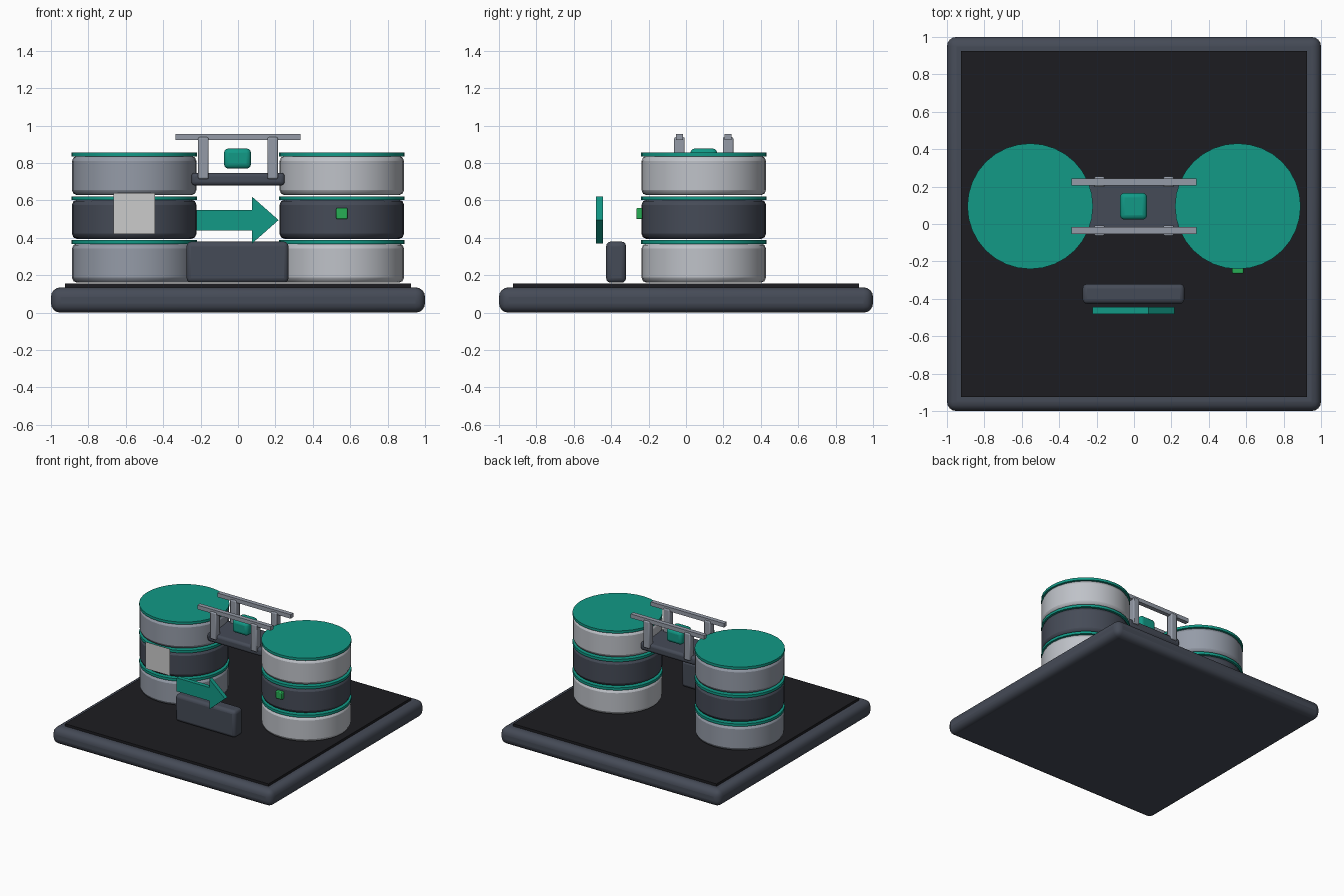
import bpy, bmesh, math

if "Cube" in bpy.data.objects:
    bpy.data.objects.remove(bpy.data.objects["Cube"])

def material(name, rgb):
    m = bpy.data.materials.new(name)
    m.diffuse_color = (*rgb, 1)
    m.use_nodes = True
    m.node_tree.nodes["Principled BSDF"].inputs["Base Color"].default_value = m.diffuse_color
    return m

TEAL = material("teal", (0.006, 0.32, 0.24))
DARK = material("dark_slate", (0.06, 0.07, 0.095))
BLACK = material("black", (0.012, 0.012, 0.015))
STEEL = material("steel", (0.30, 0.33, 0.39))
LIGHT = material("light_steel", (0.52, 0.54, 0.58))
GREEN = material("green", (0.02, 0.42, 0.09))

def finish(ob, name, mat, bevel=0, segments=3):
    ob.name = name
    if mat:
        ob.data.materials.append(mat)
    if bevel:
        b = ob.modifiers.new("bevel", 'BEVEL')
        b.width, b.segments = bevel, segments
        b.limit_method = 'ANGLE'
        bpy.ops.object.shade_smooth_by_angle(angle=math.radians(40))
    return ob

def box(name, x, y, z, mat, bevel=0, segments=3):
    """Box from (min, max) ranges on each axis."""
    bpy.ops.mesh.primitive_cube_add(size=1, location=[(a + b) / 2 for a, b in (x, y, z)])
    ob = bpy.context.object
    ob.scale = [b - a for a, b in (x, y, z)]
    bpy.ops.object.transform_apply(location=False, rotation=False, scale=True)
    return finish(ob, name, mat, bevel, segments)

def disc(name, x, y, z, r, mat, bevel=0):
    bpy.ops.mesh.primitive_cylinder_add(vertices=32, radius=r, depth=z[1] - z[0],
                                        location=(x, y, (z[0] + z[1]) / 2))
    ob = finish(bpy.context.object, name, mat, bevel, 2)
    bpy.ops.object.shade_smooth_by_angle(angle=math.radians(30))
    return ob

CY = 0.095  # depth position of drums and bridge

# Base and inset mat
box("base_plate", (-1, 1), (-1, 1), (0, 0.135), DARK, 0.05, 4)
box("base_mat", (-0.925, 0.925), (-0.925, 0.925), (0.125, 0.155), BLACK)

# Two stacks of three drums with teal lids
for side, x, pale in (("left", -0.555, STEEL), ("right", 0.555, LIGHT)):
    for i, mat in enumerate((pale, DARK, pale)):
        z = 0.16 + 0.234 * i
        disc(f"{side}_drum_{i + 1}", x, CY, (z, z + 0.21), 0.333, mat, 0.028)
        disc(f"{side}_lid_{i + 1}", x, CY, (z + 0.207, z + 0.228), 0.336, TEAL)

# Bridge with posts, rails and a carried block
box("bridge_deck", (-0.25, 0.25), (CY - 0.145, CY + 0.145), (0.68, 0.748), DARK, 0.02)
for side, s in (("front", -1), ("back", 1)):
    y = CY + 0.13 * s
    for end, x in (("left", -0.185), ("right", 0.185)):
        box(f"{side}_{end}_post", (x - 0.028, x + 0.028), (y - 0.028, y + 0.028),
            (0.715, 0.938), STEEL, 0.008, 2)
    box(f"{side}_rail", (-0.333, 0.333), (y - 0.018, y + 0.018), (0.922, 0.955), STEEL)
box("carried_block", (-0.075, 0.07), (CY - 0.072, CY + 0.072), (0.77, 0.878), TEAL, 0.025)

# Front console
box("front_console", (-0.275, 0.27), (-0.427, -0.32), (0.16, 0.38), DARK, 0.025)

# Direction arrow: flat outline extruded in depth
outline = [(-0.222, 0.44), (0.075, 0.44), (0.075, 0.37), (0.217, 0.495),
           (0.075, 0.62), (0.075, 0.55), (-0.222, 0.55)]
bm = bmesh.new()
face = bm.faces.new([bm.verts.new((x, -0.48, z)) for x, z in outline])
ext = bmesh.ops.extrude_face_region(bm, geom=[face])["geom"]
bmesh.ops.translate(bm, vec=(0, 0.035, 0),
                    verts=[v for v in ext if isinstance(v, bmesh.types.BMVert)])
bmesh.ops.recalc_face_normals(bm, faces=bm.faces)
mesh = bpy.data.meshes.new("direction_arrow")
bm.to_mesh(mesh)
bm.free()
arrow = bpy.data.objects.new("direction_arrow", mesh)
bpy.context.collection.objects.link(arrow)
mesh.materials.append(TEAL)

# Flat display panel on the left stack, indicator lamp on the right stack
bpy.ops.mesh.primitive_plane_add(size=0.22, location=(-0.555, -0.25, 0.53),
                                 rotation=(math.pi / 2, 0, 0))
finish(bpy.context.object, "display_panel", None)
box("indicator_lamp", (0.525, 0.585), (-0.265, -0.215), (0.5, 0.56), GREEN, 0.006, 2)
